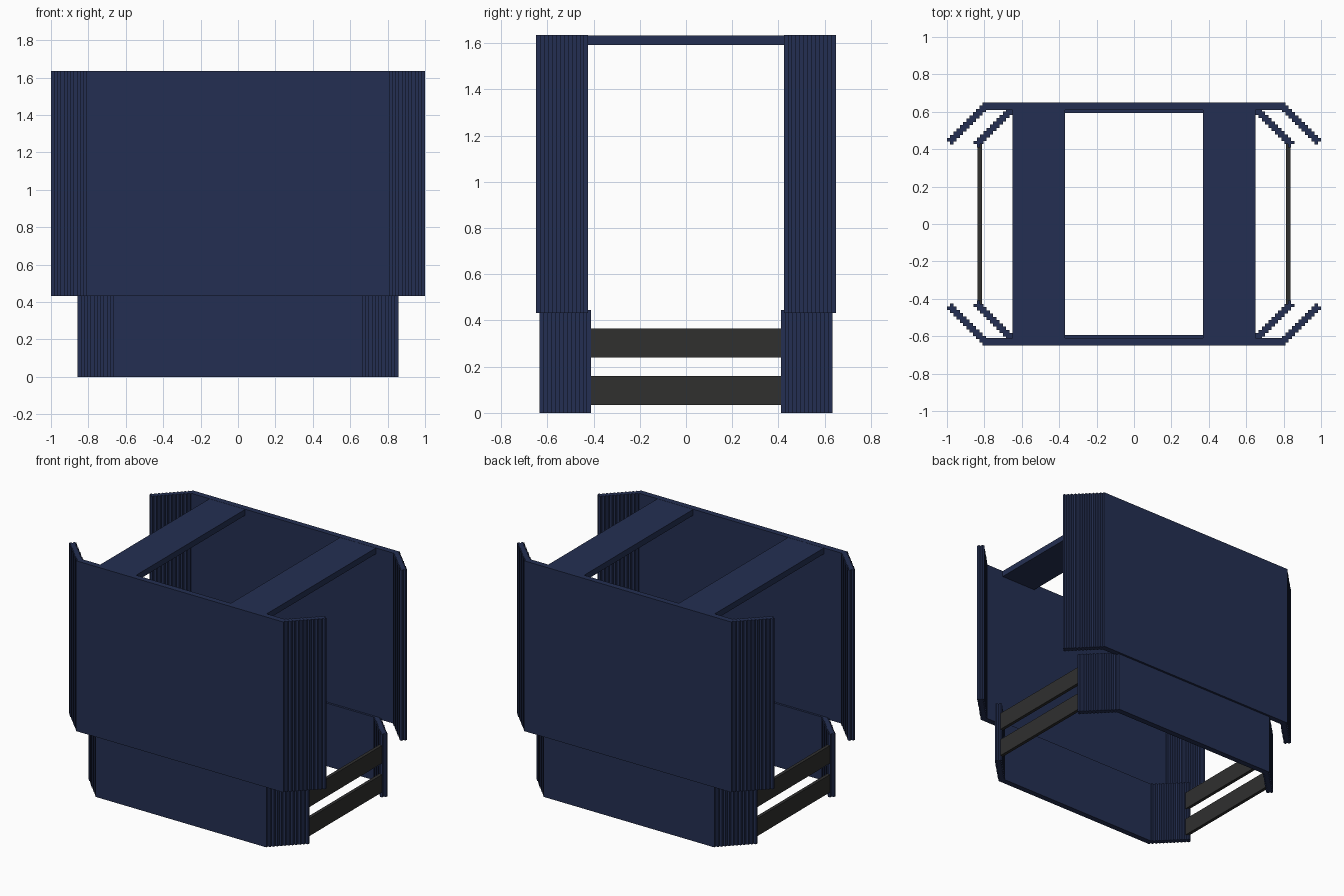
import bpy, bmesh

if "Cube" in bpy.data.objects:
    bpy.data.objects.remove(bpy.data.objects["Cube"])

STEP = 0.0173    # size of one stair tread in the corner wings
ROWS = 12        # treads per wing
THICK = 0.041    # wall thickness


def material(name, rgb):
    m = bpy.data.materials.new(name)
    m.diffuse_color = (*rgb, 1)
    m.use_nodes = True
    m.node_tree.nodes["Principled BSDF"].inputs["Base Color"].default_value = m.diffuse_color
    return m


navy = material("navy blue", (0.0176, 0.0284, 0.0844))
charcoal = material("charcoal", (0.029, 0.029, 0.028))


def extrude_profile(name, pts, z0, z1, mat):
    bm = bmesh.new()
    face = bm.faces.new([bm.verts.new((x, y, z0)) for x, y in pts])
    res = bmesh.ops.extrude_face_region(bm, geom=[face], use_keep_orig=True)
    top = [g for g in res["geom"] if isinstance(g, bmesh.types.BMVert)]
    bmesh.ops.translate(bm, verts=top, vec=(0, 0, z1 - z0))
    bmesh.ops.recalc_face_normals(bm, faces=bm.faces)
    mesh = bpy.data.meshes.new(name)
    bm.to_mesh(mesh)
    bm.free()
    mesh.materials.append(mat)
    ob = bpy.data.objects.new(name, mesh)
    bpy.context.collection.objects.link(ob)
    return ob


def box(name, x0, x1, y0, y1, z0, z1, mat):
    return extrude_profile(name, [(x0, y0), (x1, y0), (x1, y1), (x0, y1)], z0, z1, mat)


def wall_profile(x_end, y_out):
    """Flat wall with a stepped 45 degree wing at each end."""
    s = STEP
    right = lambda k: x_end - (ROWS - 1 - k) * s
    half = []
    # outer stairs
    for k in range(ROWS):
        half += [(right(k), y_out - k * s), (right(k), y_out - (k + 1) * s)]
    # narrow tip
    y = y_out - ROWS * s
    half += [(x_end - s, y), (x_end - s, y - s), (x_end - 2 * s, y - s), (x_end - 2 * s, y)]
    # inner stairs back to the wall's inner face
    for k in range(ROWS - 1, 1, -1):
        top = y_out - k * s if k > 2 else y_out - THICK
        half += [(right(k) - 3 * s, y_out - (k + 1) * s), (right(k) - 3 * s, top)]
    return half + [(-x, y) for x, y in reversed(half)]


# front and back walls, upper and lower
for side, sy in (("front", -1), ("back", 1)):
    for level, x_end, y_out, z0, z1 in (("upper", 1.0, 0.65, 0.432, 1.635),
                                        ("lower", 0.857, 0.635, 0.0, 0.445)):
        pts = [(x, y * sy) for x, y in wall_profile(x_end, y_out)]
        extrude_profile(f"{side}_{level}_wall", pts, z0, z1, navy)

# planks across the top and rails between the lower wings
for side, sx in (("left", -1), ("right", 1)):
    xa, xb = sorted((sx * 0.37, sx * 0.65))
    box(f"{side}_top_plank", xa, xb, -0.61, 0.61, 1.592, 1.634, navy)
    xa, xb = sorted((sx * 0.814, sx * 0.837))
    for name, z0, z1 in (("low", 0.035, 0.16), ("high", 0.24, 0.365)):
        box(f"{side}_{name}_rail", xa, xb, -0.43, 0.43, z0, z1, charcoal)
